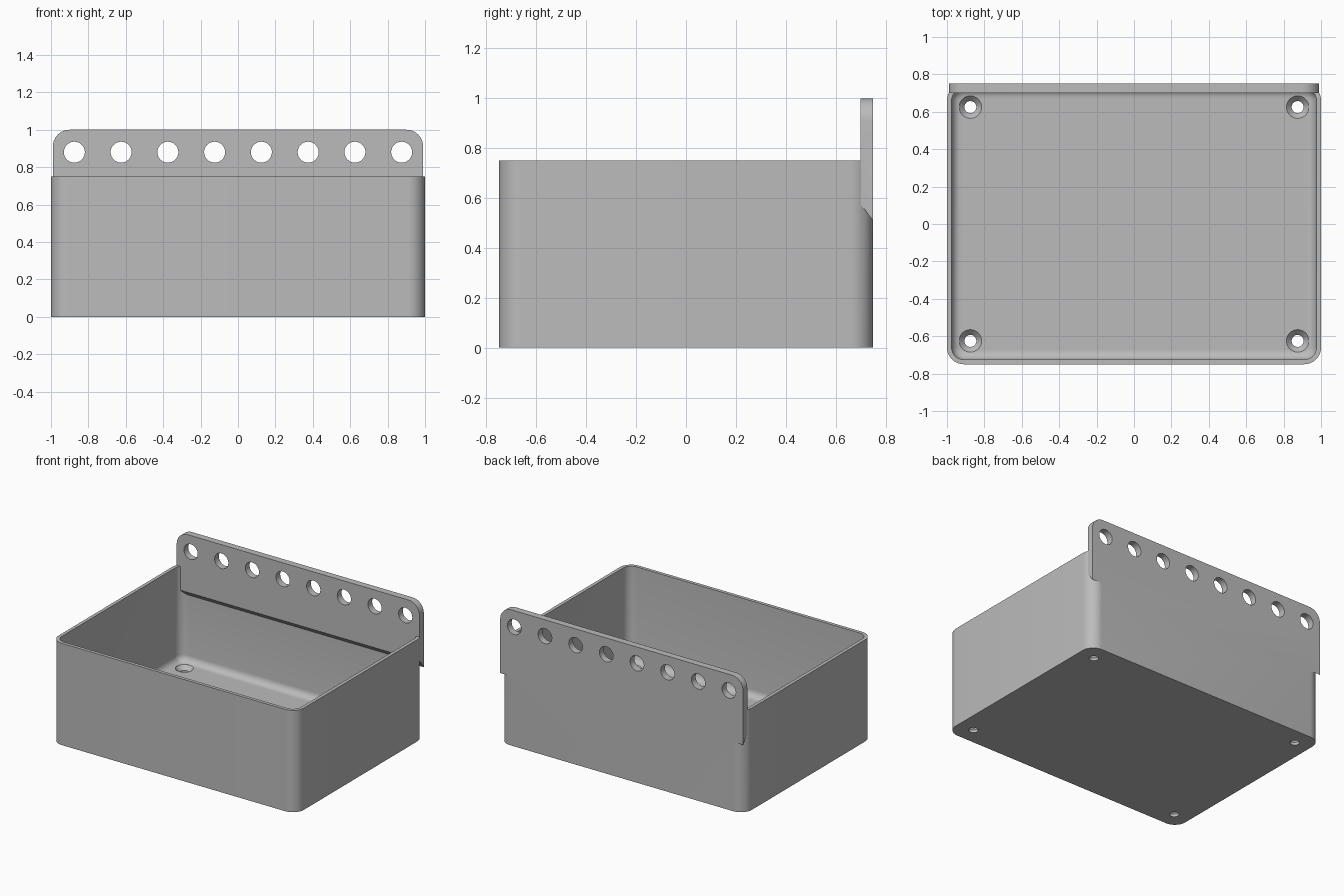
import bpy, bmesh, math

cube = bpy.data.objects.get("Cube")
if cube:
    bpy.data.objects.remove(cube, do_unlink=True)

HALF_X, HALF_Y, HEIGHT = 1.0, 0.75, 0.75
CORNER, WALL, FLOOR, FILLET = 0.09, 0.025, 0.05, 0.05
PLATE_FRONT, PLATE_TOP = 0.70, 1.0

grey = bpy.data.materials.new("plain grey")
grey.use_nodes = True
colour = (0.5, 0.5, 0.5, 1)
grey.diffuse_color = colour
grey.node_tree.nodes["Principled BSDF"].inputs["Base Color"].default_value = colour


def make_object(name, bm):
    bmesh.ops.recalc_face_normals(bm, faces=bm.faces)
    mesh = bpy.data.meshes.new(name)
    bm.to_mesh(mesh)
    bm.free()
    mesh.materials.append(grey)
    obj = bpy.data.objects.new(name, mesh)
    bpy.context.collection.objects.link(obj)
    return obj


def loft(bm, rings):
    """Join matching rings of points with quads and cap both ends."""
    loops = [[bm.verts.new(p) for p in ring] for ring in rings]
    for a, b in zip(loops, loops[1:]):
        for i in range(len(a)):
            j = (i + 1) % len(a)
            bm.faces.new((a[i], a[j], b[j], b[i]))
    bm.faces.new(loops[0])
    bm.faces.new(loops[-1])


def arc(cx, cy, r, start, steps=10):
    """Points of a quarter circle."""
    angles = [start + math.pi / 2 * i / steps for i in range(steps + 1)]
    return [(cx + r * math.cos(a), cy + r * math.sin(a)) for a in angles]


def rounded_ring(inset, z):
    r = max(CORNER - inset, 0.01)
    x, y = HALF_X - inset - r, HALF_Y - inset - r
    points = []
    for k, (sx, sy) in enumerate([(1, 1), (-1, 1), (-1, -1), (1, -1)]):
        points += arc(sx * x, sy * y, r, k * math.pi / 2)
    return [(px, py, z) for px, py in points]


def round_cutter(bm, profile, place, sides=48):
    """Revolve (radius, depth) pairs; place maps a local point into the model."""
    turns = [2 * math.pi * i / sides for i in range(sides)]
    loft(bm, [[place(r * math.cos(a), r * math.sin(a), d) for a in turns]
              for r, d in profile])


def apply_boolean(target, other, operation):
    mod = target.modifiers.new(operation.lower(), "BOOLEAN")
    mod.operation, mod.object, mod.solver = operation, other, "EXACT"
    bpy.context.view_layer.objects.active = target
    bpy.ops.object.modifier_apply(modifier=mod.name)
    bpy.data.objects.remove(other, do_unlink=True)


# Open tray: outer wall, rim, inner wall, and a filleted floor
rings = [rounded_ring(0, 0), rounded_ring(0, HEIGHT), rounded_ring(WALL, HEIGHT)]
for i in range(7):
    a = math.pi / 2 * i / 6
    rings.append(rounded_ring(WALL + FILLET * (1 - math.cos(a)),
                              FLOOR + FILLET * (1 - math.sin(a))))
bm = bmesh.new()
loft(bm, rings)
tray = make_object("storage_tray", bm)

# Back hanging plate with round top corners and a sloped underside
px = 0.99
top = PLATE_TOP - CORNER
outline = arc(px - CORNER, top, CORNER, 0) + arc(CORNER - px, top, CORNER, math.pi / 2)
bm = bmesh.new()
loft(bm, [[(x, y, z) for x, z in outline + [(-px, low), (px, low)]]
          for y, low in ((PLATE_FRONT, 0.575), (HALF_Y, 0.51))])
apply_boolean(tray, make_object("hanging_plate", bm), "UNION")

# Row of mounting holes through the plate
bm = bmesh.new()
for i in range(8):
    cx = -0.875 + 0.25 * i
    round_cutter(bm, [(0.056, 0.6), (0.056, 0.85)],
                 lambda u, v, d: (cx + u, d, 0.88 + v))
apply_boolean(tray, make_object("plate_hole_cutter", bm), "DIFFERENCE")

# Countersunk screw holes in the floor corners
bm = bmesh.new()
for cx in (-0.875, 0.875):
    for cy in (-0.625, 0.625):
        round_cutter(bm, [(0.032, -0.05), (0.032, 0.02), (0.06, FLOOR), (0.06, 0.1)],
                     lambda u, v, d: (cx + u, cy + v, d))
apply_boolean(tray, make_object("floor_hole_cutter", bm), "DIFFERENCE")

# Smooth curves, crisp edges
bpy.ops.object.select_all(action="DESELECT")
tray.select_set(True)
bpy.context.view_layer.objects.active = tray
bpy.ops.object.shade_smooth_by_angle(angle=math.radians(30))
